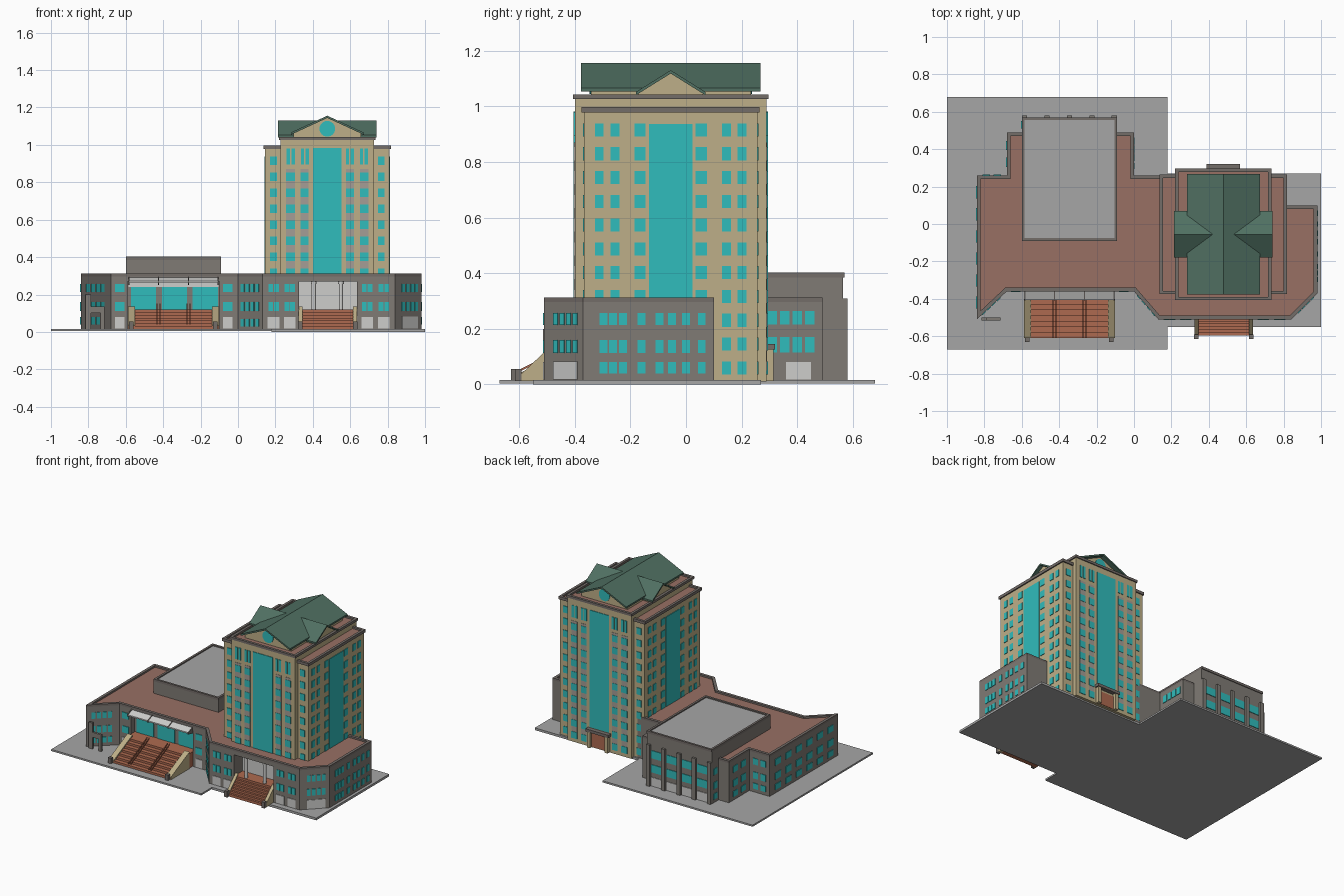
import bpy, bmesh, math
from mathutils import Vector

if "Cube" in bpy.data.objects:
    bpy.data.objects.remove(bpy.data.objects["Cube"])


def material(name, rgb):
    m = bpy.data.materials.new(name)
    m.diffuse_color = [((c / 255 + 0.055) / 1.055) ** 2.4 for c in rgb] + [1]
    m.use_nodes = True
    m.node_tree.nodes["Principled BSDF"].inputs["Base Color"].default_value = m.diffuse_color
    return m


TAN = material("tan_stone", (190, 175, 136))
GLASS = material("cyan_glass", (48, 188, 188))
WALL = material("grey_wall", (128, 123, 117))
PAVE = material("light_grey_paving", (166, 166, 166))
ROOF = material("red_brown_roof", (152, 112, 100))
STEP = material("brick_steps", (174, 106, 80))
GREEN = material("green_roof", (80, 112, 98))
WHITE = material("white_trim", (205, 205, 203))
TRIM = material("dark_trim", (116, 109, 105))
PANEL = material("warm_grey_panel", (165, 158, 150))


def finish(name, bm, *mats):
    bmesh.ops.recalc_face_normals(bm, faces=bm.faces)
    me = bpy.data.meshes.new(name)
    bm.to_mesh(me)
    bm.free()
    for m in mats:
        me.materials.append(m)
    ob = bpy.data.objects.new(name, me)
    bpy.context.collection.objects.link(ob)
    return ob


def add_prism(bm, pts, axis, a, b):
    """Profile extruded from a to b along an axis; returns the far face."""
    place = {'x': lambda p, t: (t, p[0], p[1]), 'y': lambda p, t: (p[0], t, p[1]),
             'z': lambda p, t: (p[0], p[1], t)}[axis]
    lo = [bm.verts.new(place(p, a)) for p in pts]
    hi = [bm.verts.new(place(p, b)) for p in pts]
    n = len(pts)
    bm.faces.new(lo[::-1])
    for i in range(n):
        bm.faces.new((lo[i], lo[(i + 1) % n], hi[(i + 1) % n], hi[i]))
    return bm.faces.new(hi)


def prism(name, pts, axis, a, b, mat):
    bm = bmesh.new()
    add_prism(bm, pts, axis, a, b)
    return finish(name, bm, mat)


def rect(x0, x1, y0, y1):
    return [(x0, y0), (x1, y0), (x1, y1), (x0, y1)]


def box(name, x0, x1, y0, y1, z0, z1, mat):
    return prism(name, rect(x0, x1, y0, y1), 'z', z0, z1, mat)


def parapet(name, pts, z0, z1, edge, roof, width=0.018, drop=0.012):
    """Slab with a raised rim and a coloured sunken roof."""
    bm = bmesh.new()
    top = add_prism(bm, pts, 'z', z0, z1)
    bm.normal_update()
    bmesh.ops.inset_region(bm, faces=[top], thickness=width, use_even_offset=True)
    new = bmesh.ops.extrude_face_region(bm, geom=[top])['geom']
    bmesh.ops.translate(bm, vec=(0, 0, -drop), verts=[g for g in new if isinstance(g, bmesh.types.BMVert)])
    if top.is_valid:
        bm.faces.remove(top)
    for g in new:
        if isinstance(g, bmesh.types.BMFace):
            g.material_index = 1
    return finish(name, bm, edge, roof)


def plates(name, a, b, cells, mat, out=0.004):
    """Thin plates on the wall a->b (outside on the right); cell = (t, width, z0, z1)."""
    a, b = Vector(a), Vector(b)
    d = (b - a).normalized()
    n = Vector((d.y, -d.x))
    bm = bmesh.new()
    for t, w, z0, z1 in cells:
        p, q = a + d * (t - w / 2), a + d * (t + w / 2)
        add_prism(bm, [p - n * 0.002, p + n * out, q + n * out, q - n * 0.002], 'z', z0, z1)
    return finish(name, bm, mat)


def grid(cols, rows):
    return [(t, w, z0, z1) for t, w in cols for z0, z1 in rows]


# paving slabs
box("paving_left", -1, 0.18, -0.67, 0.68, 0.004, 0.016, PAVE)
box("paving_right", 0.18, 1, -0.55, 0.27, 0, 0.016, PAVE)

# podium: lower walls with two entrance recesses, upper band, rimmed roof
back = [(0.84, -0.51), (0.98, -0.37), (0.98, 0.10), (0.7, 0.10), (0.2, 0.10), (0.2, 0.26), (0, 0.26),
        (0, 0.49), (-0.68, 0.49), (-0.68, 0.26), (-0.84, 0.26), (-0.84, -0.51), (-0.68, -0.36)]
recess_l = [(-0.59, -0.36), (-0.59, -0.32), (-0.10, -0.32), (-0.10, -0.36)]
recess_r = [(0.325, -0.51), (0.325, -0.41), (0.635, -0.41), (0.635, -0.51)]
corner = [(0, -0.36), (0.13, -0.51)]
prism("podium_walls", back + recess_l + corner + recess_r, 'z', 0.01, 0.27, WALL)
prism("podium_band", back + corner, 'z', 0.27, 0.297, WALL)
parapet("podium_roof", back + corner, 0.297, 0.312, TRIM, ROOF, 0.02)

# hall rising through the podium, with pilasters at the back
prism("hall_walls", rect(-0.6, -0.09, -0.09, 0.565), 'z', 0.01, 0.385, WALL)
parapet("hall_roof", rect(-0.6, -0.09, -0.09, 0.57), 0.385, 0.402, TRIM, PAVE, 0.015, 0.008)
for i in range(5):
    x = -0.585 + i * 0.12
    box("hall_pilaster", x - 0.014, x + 0.014, 0.56, 0.58, 0.016, 0.31, WALL)
rows2 = [(0.213, 0.257), (0.113, 0.16)]
rows3 = rows2 + [(0.04, 0.08)]
bays = [(0.075 + i * 0.12, 0.08) for i in range(4)]
plates("hall_back_windows", (-0.09, 0.565), (-0.6, 0.565), grid(bays, [(0.215, 0.27), (0.115, 0.17)]), GLASS)
plates("hall_back_doors", (-0.09, 0.565), (-0.6, 0.565), grid(bays, [(0.018, 0.08)]), WHITE)
plates("hall_side_windows", (-0.6, 0.57), (-0.6, 0.49), grid([(0.04, 0.04)], rows3), GLASS)

# podium windows, wall by wall
plates("right_wall_windows", (0.98, 0), (0.98, 0.1),
       grid([(t, 0.028) for t in (-0.297, -0.262, -0.227, -0.16, -0.095, -0.05, 0.0, 0.057)], rows3), GLASS)
slits = [(0.06 + i * 0.033, 0.022) for i in range(4)]
plates("right_chamfer_windows", (0.84, -0.51), (0.98, -0.37), grid(slits, rows2), GLASS)
plates("right_chamfer_door", (0.84, -0.51), (0.98, -0.37), [(0.11, 0.12, 0.018, 0.082)], WHITE)
pairs = [(c + s, 0.026) for c in (0.19, 0.277, 0.69, 0.78) for s in (-0.015, 0.015)]
plates("front_right_windows", (0, -0.51), (1, -0.51), grid(pairs, rows2), GLASS)
plates("front_right_doors", (0, -0.51), (1, -0.51),
       grid([(c, 0.062) for c in (0.19, 0.277, 0.69, 0.78)], [(0.018, 0.08)]), WHITE)
plates("middle_chamfer_windows", (0, -0.36), (0.13, -0.51),
       grid([(0.04 + i * 0.04, 0.026) for i in range(4)], rows2 + [(0.03, 0.07)]), GLASS)
plates("left_chamfer_windows", (-0.84, -0.51), (-0.68, -0.36),
       grid([(0.05 + i * 0.036, 0.026) for i in range(4)], rows3), GLASS)
plates("front_left_windows", (-1, -0.36), (0, -0.36), grid([(0.368, 0.05), (0.945, 0.05)], rows2), GLASS)
plates("front_left_doors", (-1, -0.36), (0, -0.36), grid([(0.368, 0.05), (0.945, 0.05)], [(0.018, 0.08)]), WHITE)
plates("left_wall_windows", (-0.84, 0.26), (-0.84, -0.51),
       grid([(0.09 + i * 0.118, 0.065) for i in range(6)], rows3), GLASS)
plates("left_step_windows", (-0.68, 0.49), (-0.68, 0.26), grid([(0.07, 0.05), (0.16, 0.05)], rows3), GLASS)
plates("left_back_windows", (-0.68, 0.26), (-0.84, 0.26), grid([(0.05, 0.04), (0.11, 0.04)], rows3), GLASS)
plates("court_wall_windows", (0, 0.26), (0, 0.49),
       grid([(0.05 + i * 0.045, 0.034) for i in range(4)], [(0.215, 0.265), (0.115, 0.17)]), GLASS)
plates("court_door", (0, 0.26), (0, 0.49), [(0.145, 0.09, 0.018, 0.08)], WHITE)

# freestanding stepped wall at the left corner
box("corner_fin_tall", -0.815, -0.785, -0.515, -0.5, 0.016, 0.2, WALL)
box("corner_fin_low", -0.785, -0.715, -0.515, -0.5, 0.10, 0.135, WALL)
box("corner_fin_post", -0.735, -0.715, -0.515, -0.5, 0.016, 0.10, WALL)


# entrance stairs with sloped cheek walls and end posts
def stairs(name, x0, x1, y0, y1, y_end, cheek, n=7):
    prof = [(y_end, 0.012), (y0, 0.012)]
    for i in range(n):
        z = 0.016 + 0.104 * (i + 1) / n
        y = y0 + (y1 - y0) * i / n
        prof += [(y, prof[-1][1]), (y, z)]
    prism(name, prof[:2] + prof[3:] + [(y_end, 0.12)], 'x', x0, x1, STEP)
    side = [(y0, 0.012), (y1, 0.012), (y1, 0.135), (y0, 0.035)]
    for a, b in ((x0 - 0.004, x0 + cheek), (x1 - cheek, x1 + 0.004)):
        prism(name + "_cheek", side, 'x', a, b, TAN)
        box(name + "_post", (a + b) / 2 - 0.012, (a + b) / 2 + 0.012, y0 - 0.02, y0 + 0.004, 0.012, 0.055, TRIM)
    return [(y0, 0.04), (y1, 0.145), (y1, 0.153), (y0, 0.048)]


rail = stairs("left_stairs", -0.585, -0.105, -0.61, -0.40, -0.32, 0.035)
for x in (-0.425, -0.265):
    for dx in (-0.008, 0.008):
        prism("stair_handrail", rail, 'x', x + dx - 0.003, x + dx + 0.003, STEP)
stairs("right_stairs", 0.327, 0.633, -0.595, -0.49, -0.41, 0.018)

# left entrance: glazing, frame and sloped canopy
left = ((-0.59, -0.32), (-0.10, -0.32))
plates("left_entrance_frame", *left, [(0.245, 0.48, 0.24, 0.27)], WHITE)
plates("left_entrance_glass", *left, grid([(0.085, 0.135), (0.25, 0.135), (0.415, 0.135)], [(0.115, 0.24)]), GLASS)
prism("left_canopy", [(-0.35, 0.285), (-0.405, 0.263), (-0.405, 0.272), (-0.35, 0.295)], 'x', -0.585, -0.105, WHITE)
for x in (-0.583, -0.425, -0.265, -0.107):
    prism("canopy_rib", [(-0.355, 0.25), (-0.408, 0.26), (-0.408, 0.275), (-0.355, 0.297)], 'x', x - 0.003, x + 0.003, TRIM)

# right entrance: white lining and two columns
plates("right_entrance_lining", (0.325, -0.41), (0.635, -0.41), [(0.155, 0.31, 0.12, 0.27)], WHITE)
for x in (0.405, 0.55):
    for r, z0, z1 in ((0.011, 0.07, 0.27), (0.016, 0.07, 0.095), (0.016, 0.255, 0.27)):
        circle = [(x + r * math.cos(k * math.pi / 6), -0.485 + r * math.sin(k * math.pi / 6)) for k in range(12)]
        prism("entrance_column", circle, 'z', z0, z1, WHITE)

# tower: wide wings crossed by a taller central part
CX, CY = 0.4775, -0.055
box("tower_wings", CX - 0.332, CX + 0.332, CY - 0.312, CY + 0.312, 0.012, 0.982, TAN)
parapet("tower_wing_roof", rect(CX - 0.34, CX + 0.34, CY - 0.32, CY + 0.32), 0.978, 0.998, TRIM, ROOF)
box("tower_centre", CX - 0.25, CX + 0.25, CY - 0.345, CY + 0.345, 0.01, 1.03, TAN)
parapet("tower_centre_roof", rect(CX - 0.258, CX + 0.258, CY - 0.352, CY + 0.352), 1.026, 1.043, TRIM, ROOF)


def floors(first, last, h=0.047):
    return [(0.06 + 0.0855 * i - h / 2, 0.06 + 0.0855 * i + h / 2) for i in range(first, last)]


def both(*cols):
    return [(s * t, w) for t, w in cols for s in (-1, 1)]


for side, s, first in (("front", -1, 3), ("back", 1, 0)):
    y = CY + s * 0.345
    wall = ((CX, y), (CX - s, y))
    z0 = 0.3 if s < 0 else 0.15
    inner = both((0.197, 0.046), (0.122, 0.042))
    plates(side + "_panels", *wall, grid(inner, [(z0 - 0.1, 0.87)]), PANEL, 0.002)
    plates(side + "_windows", *wall, grid(inner, floors(first, 10)), GLASS)
    plates(side + "_top_windows", *wall,
           grid(both((0.208, 0.018), (0.183, 0.018), (0.133, 0.018), (0.108, 0.018)), [(0.895, 0.98)]), GLASS)
    plates(side + "_glass_strip", *wall, [(0, 0.153, z0, 0.982)], GLASS)
    yw = CY + s * 0.312
    plates(side + "_wing_windows", (CX, yw), (CX - s, yw), grid(both((0.288, 0.036)), floors(first, 11)), GLASS)
    xs = CX + s * 0.332
    plates(side + "_flank_windows", (xs, CY), (xs, CY + s),
           grid(both((0.11, 0.04), (0.2, 0.032), (0.257, 0.032)), floors(3 if s < 0 else 0, 11)), GLASS)
    plates(side + "_flank_strip", (xs, CY), (xs, CY + s), [(0, 0.155, 0.3, 0.937)], GLASS)

# back door of the tower
for x in (CX - 0.07, CX + 0.07):
    box("back_door_pier", x - 0.012, x + 0.012, 0.285, 0.315, 0.012, 0.125, TAN)
box("back_door_lintel", CX - 0.09, CX + 0.09, 0.285, 0.32, 0.125, 0.145, TRIM)
box("back_door", CX - 0.058, CX + 0.058, 0.285, 0.294, 0.016, 0.11, STEP)


# crossed gable roofs with tan gable walls
def gable(name, c, axis, a, b, half, eave, ridge, over, t=0.012):
    v = [(c - half, eave), (c, ridge), (c + half, eave)]
    prism(name + "_roof", v + [(p, z - t) for p, z in v[::-1]], axis, a, b, GREEN)
    k = 0.93
    ez = ridge - t - (ridge - eave) * k + 0.002
    body = [(c - half * k, 1.03), (c + half * k, 1.03), (c + half * k, ez), (c, ridge - t + 0.002), (c - half * k, ez)]
    prism(name + "_wall", body, axis, a + over, b - over, TAN)


gable("main_gable", CX, 'y', -0.377, 0.268, 0.195, 1.066, 1.156, 0.035)
gable("cross_gable", CY, 'x', 0.215, 0.74, 0.125, 1.052, 1.13, 0.025)
disc = [(CX + 0.042 * math.cos(k * math.pi / 12), 1.086 + 0.042 * math.sin(k * math.pi / 12)) for k in range(24)]
prism("front_round_window", disc, 'y', -0.347, -0.340, GLASS)
prism("back_round_window", disc, 'y', 0.231, 0.238, GLASS)
